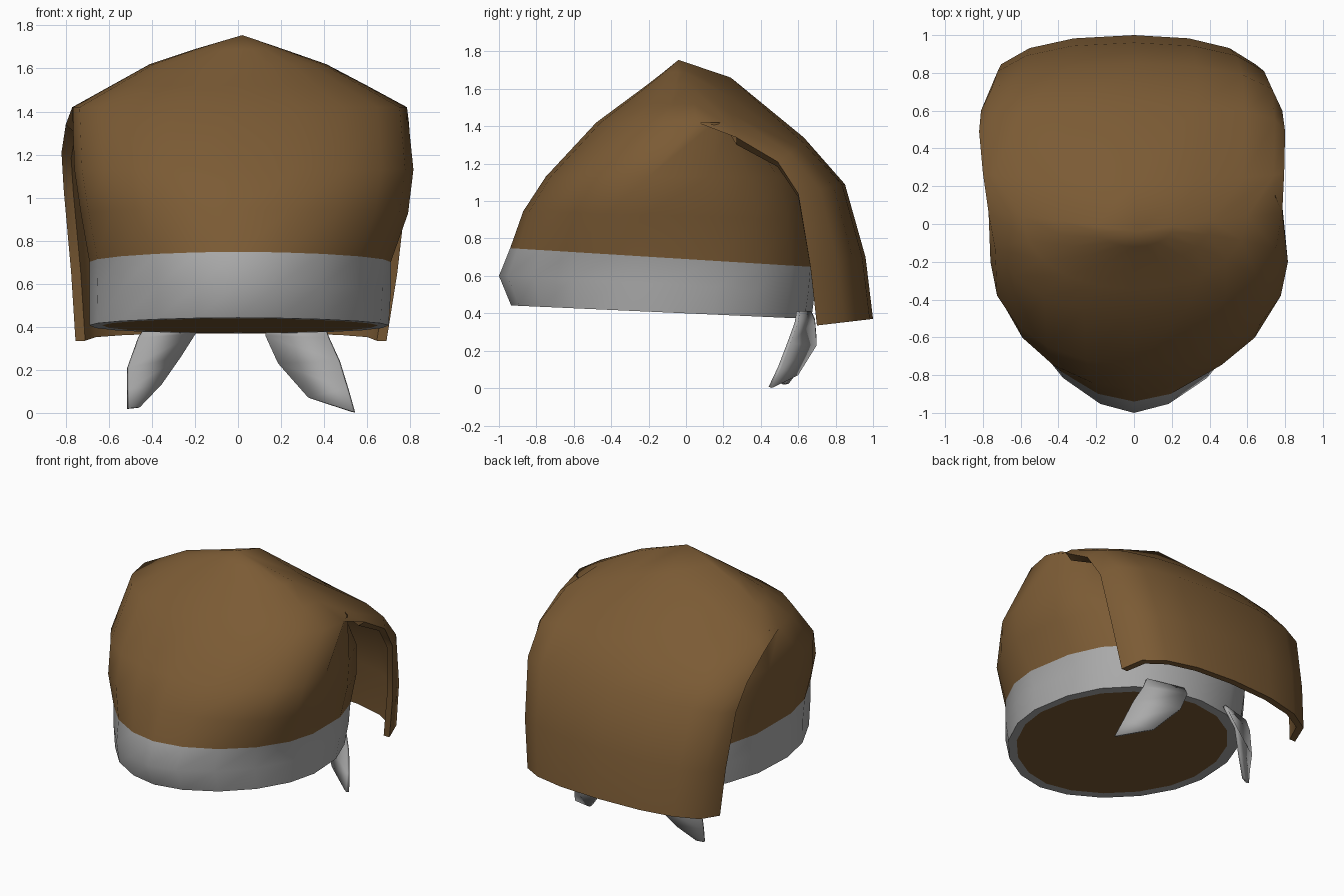
import bpy, bmesh, math

if "Cube" in bpy.data.objects:
    bpy.data.objects.remove(bpy.data.objects["Cube"])


def material(name, rgb):
    m = bpy.data.materials.new(name)
    m.diffuse_color = (*rgb, 1)
    m.use_nodes = True
    m.node_tree.nodes["Principled BSDF"].inputs["Base Color"].default_value = m.diffuse_color
    return m


BROWN = material("brown cloth", (0.198, 0.104, 0.035))
GRAY = material("gray band", (0.40, 0.40, 0.40))


def make(name, verts, faces, mats, thickness=0, angle=60):
    me = bpy.data.meshes.new(name)
    me.from_pydata(verts, [], faces)
    for m in mats:
        me.materials.append(m)
    bm = bmesh.new()
    bm.from_mesh(me)
    bmesh.ops.recalc_face_normals(bm, faces=bm.faces)
    bm.to_mesh(me)
    bm.free()
    ob = bpy.data.objects.new(name, me)
    bpy.context.collection.objects.link(ob)
    if thickness:
        s = ob.modifiers.new("thickness", 'SOLIDIFY')
        s.thickness, s.offset = thickness, 0
    bpy.ops.object.select_all(action='DESELECT')
    ob.select_set(True)
    bpy.context.view_layer.objects.active = ob
    bpy.ops.object.shade_smooth_by_angle(angle=math.radians(angle))
    return ob


def spow(v, p):
    return math.copysign(abs(v) ** p, v)


# Cap dome with head band: z, left width, right width, front y, middle y, back y,
# front and back exponent (1 is elliptical), tilt
LEVELS = [(0.40, 0.63, 0.65, -0.87, -0.15, 0.61, 1.1, 0.95, 0.045),
          (0.40, 0.69, 0.70, -0.935, -0.15, 0.67, 1.1, 0.9, 0.045),
          (0.55, 0.69, 0.71, -1.0, -0.15, 0.69, 1.15, 0.85, 0.05),
          (0.69, 0.69, 0.71, -0.94, -0.18, 0.70, 1.1, 0.8, 0.062),
          (0.92, 0.73, 0.79, -0.87, -0.22, 0.68, 1.0, 0.8, 0.03),
          (1.13, 0.76, 0.815, -0.75, -0.20, 0.62, 0.95, 0.8, 0),
          (1.42, 0.77, 0.785, -0.48, 0.06, 0.36, 0.9, 1.0, 0),
          (1.52, 0.59, 0.60, -0.345, 0.04, 0, 0.95, 1, 0),
          (1.62, 0.41, 0.41, -0.21, 0.02, 0, 0.95, 1, 0),
          (1.69, 0.20, 0.21, -0.12, -0.01, 0, 1, 1, 0)]
N = 20
SOLID = 6  # levels above this one are closed at the rear by the flap
verts, faces = [], []
for z, xl, xr, yf, ym, yb, ef, eb, tilt in LEVELS:
    for i in range(N):
        a = 2 * math.pi * (i / N)
        c, s = math.cos(a), math.sin(a)
        s = 0 if abs(s) < 1e-6 else s
        e = eb if s > 0 else ef
        x = (xr if c > 0 else xl) * spow(c, e)
        y = ym + (yb - ym if s > 0 else ym - yf) * spow(s, e)
        verts.append((x, y, z - tilt * y))
for k in range(len(LEVELS) - 1):
    for i in range(N):
        if k >= SOLID and i < N // 2:
            continue
        j = (i + 1) % N
        faces.append((k * N + i, k * N + j, (k + 1) * N + j, (k + 1) * N + i))
faces.append(tuple(range(N)))
top = (len(LEVELS) - 1) * N
APEX = len(verts)
verts.append((0.02, -0.04, 1.755))
faces += [(top + i, top + (i + 1) % N, APEX) for i in range(N // 2, N)]

# Back flap: centre y, z, left and right half width, edge y, edge z, roundness, tent shape (0 round, 1 straight)
ROWS = [(0.24, 1.66, 0.80, 0.795, 0.27, 1.34, 0.9, 0.75),
        (0.63, 1.34, 0.82, 0.80, 0.49, 1.21, 0.8, 0.3),
        (0.85, 1.09, 0.81, 0.785, 0.60, 1.04, 0.8, 0),
        (0.96, 0.70, 0.775, 0.74, 0.665, 0.65, 0.75, 0),
        (1.0, 0.37, 0.755, 0.69, 0.70, 0.335, 0.75, 0)]
C = 8
W = C + 1


def sheet(inset):
    rows = []
    for yc, z, xl, xr, ye, ze, r, tent in ROWS:
        rows.append(list(range(len(verts), len(verts) + W)))
        for i in range(W):
            t = math.pi * (i / C - 0.5)
            s, f = math.sin(t), max(math.cos(t), 0) ** r
            u = spow(s, 0.9)
            h = f + (1 - abs(u) - f) * tent
            lift = inset * max(0, (z - 0.6)) * 0.8
            verts.append((((xr if s > 0 else xl) - inset) * u,
                          ye + (yc - inset - ye) * f, ze + (z - ze) * h - lift))
    return rows


def skin(rows):
    for a, b in zip(rows, rows[1:]):
        for i in range(len(a) - 1):
            faces.append((a[i], a[i + 1], b[i + 1], b[i]))


# the flap's outer sheet grows straight out of the crown line
crown = [k * N + N // 2 for k in range(SOLID, len(LEVELS))] + [APEX]
crown += [k * N for k in range(len(LEVELS) - 1, SOLID - 1, -1)]
outer, inner = sheet(0), sheet(0.045)
skin([crown] + outer)
skin(inner)
skin([outer[-1], inner[-1]])
for side in (0, C):
    skin([[r[side] for r in outer], [r[side] for r in inner]])
cap = make("cap_with_band_and_flap", verts, faces, [BROWN, GRAY])
# Band colour: rim and the two lowest wall rows
for p in cap.data.polygons:
    p.material_index = 1 if p.index < 3 * N else 0


# Hanging band tails: pairs of inner and outer edge points
def tail(name, pairs):
    v = [p for pair in pairs for p in pair]
    f = [(2 * k, 2 * k + 1, 2 * k + 3, 2 * k + 2) for k in range(len(pairs) - 1)]
    make(name, v, f, [GRAY], 0.02, 50)


tail("right_tail", [((0.14, 0.66, 0.41), (0.40, 0.60, 0.41)),
                    ((0.13, 0.68, 0.36), (0.42, 0.59, 0.35)),
                    ((0.19, 0.69, 0.23), (0.47, 0.55, 0.24)),
                    ((0.33, 0.59, 0.07), (0.51, 0.50, 0.11)),
                    ((0.52, 0.46, 0.008), (0.54, 0.45, 0.004))])
tail("left_tail", [((-0.20, 0.66, 0.41), (-0.42, 0.60, 0.41)),
                   ((-0.20, 0.68, 0.37), (-0.46, 0.59, 0.35)),
                   ((-0.27, 0.69, 0.26), (-0.51, 0.55, 0.21)),
                   ((-0.36, 0.62, 0.13), (-0.51, 0.53, 0.11)),
                   ((-0.46, 0.54, 0.025), (-0.51, 0.52, 0.02))])
